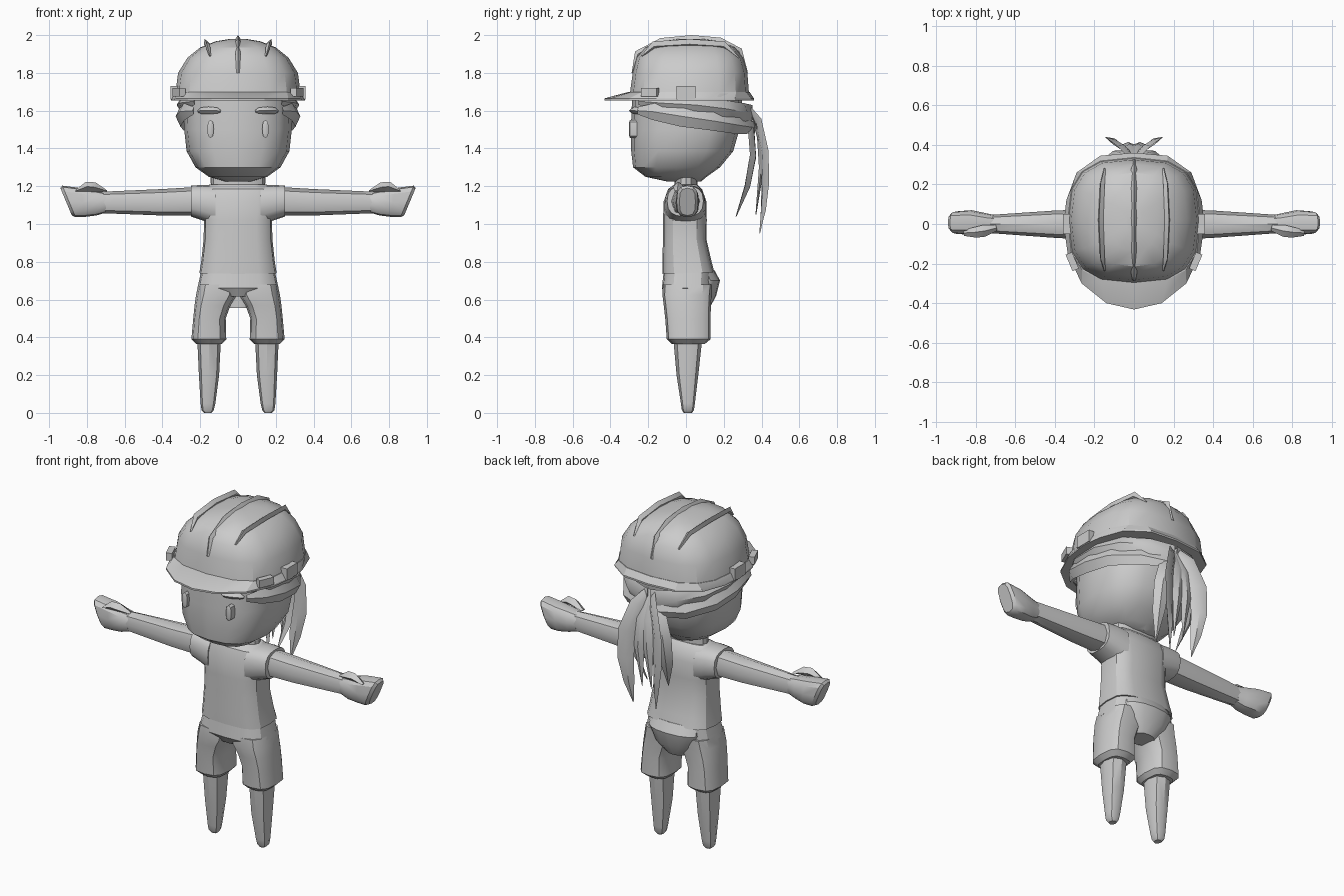
import bpy, bmesh, math
from mathutils import Vector

grey = bpy.data.materials.new("plain grey")
grey.diffuse_color = (0.6, 0.6, 0.6, 1)


def sec(axis, pos, a0, a1, b0, b1, p=2.6, tilt=0, n=16):
    """Rounded-box cross-section square to an axis; a, b are the other two axes."""
    pts = []
    for i in range(n):
        t = 2 * math.pi * i / n - math.pi / 2
        c, s = math.cos(t), math.sin(t)
        u = math.copysign(abs(c) ** (2 / p), c) if abs(c) > 1e-6 else 0
        v = math.copysign(abs(s) ** (2 / p), s) if abs(s) > 1e-6 else 0
        a = (a0 + a1) / 2 + u * (a1 - a0) / 2
        b = (b0 + b1) / 2 + v * (b1 - b0) / 2
        q = pos + tilt * v * (b1 - b0) / 2
        pts.append({'x': (q, a, b), 'y': (a, q, b), 'z': (a, b, q)}[axis])
    return pts


def finish(ob, mirror, angle):
    ob.data.materials.append(grey)
    bpy.ops.object.select_all(action='DESELECT')
    ob.select_set(True)
    bpy.context.view_layer.objects.active = ob
    bpy.ops.object.shade_smooth_by_angle(angle=math.radians(angle))
    if mirror:
        ob.modifiers.new("Mirror", 'MIRROR')


def loft(name, rings, mirror=False, angle=32):
    """Skin a row of rings and cap both ends."""
    bm = bmesh.new()
    vs = [[bm.verts.new(p) for p in r] for r in rings]
    n = len(vs[0])
    for r, q in zip(vs, vs[1:]):
        for i in range(n):
            j = (i + 1) % n
            bm.faces.new((r[i], r[j], q[j], q[i]))
    bm.faces.new(vs[0])
    bm.faces.new(vs[-1])
    bmesh.ops.remove_doubles(bm, verts=bm.verts, dist=0.0005)
    bmesh.ops.recalc_face_normals(bm, faces=bm.faces)
    me = bpy.data.meshes.new(name)
    bm.to_mesh(me)
    bm.free()
    ob = bpy.data.objects.new(name, me)
    bpy.context.collection.objects.link(ob)
    finish(ob, mirror, angle)


def strand(name, pts, widths, thick, side, mirror=True):
    """Blade with a diamond section swept along points."""
    P = [Vector(p) for p in pts]
    rings = []
    for i, p in enumerate(P):
        t = (P[min(i + 1, len(P) - 1)] - P[max(i - 1, 0)]).normalized()
        s = Vector(side)
        s = (s - t * s.dot(t)).normalized()
        n = t.cross(s)
        k = thick if 0 < i < len(P) - 1 else thick * 0.15
        w = max(widths[i], 0.002)
        rings.append([p + s * w, p + n * k, p - s * w, p - n * k])
    loft(name, rings, mirror, 40)


def box(name, loc, size, rot=0):
    bpy.ops.mesh.primitive_cube_add(size=1, location=loc, rotation=(0, 0, rot))
    ob = bpy.context.object
    ob.name = name
    ob.scale = size
    finish(ob, False, 30)


def stack(rows, p=2.6):
    """Horizontal sections centred on x: z, half width, y front, y back, tilt."""
    return [sec('z', r[0], -r[1], r[1], r[2], r[3], p, r[4] if len(r) > 4 else 0) for r in rows]


# Head, neck and face
loft("head", stack([(1.225, .07, -.10, .08), (1.25, .155, -.215, .11), (1.30, .225, -.28, .18),
                    (1.385, .272, -.29, .25), (1.5, .285, -.292, .283), (1.68, .288, -.285, .30)]))
loft("neck", stack([(1.17, .14, -.06, .06), (1.25, .14, -.06, .06)], 2.3))
loft("eye", [sec('y', -.26, .128, .163, 1.455, 1.55, 2.6, 0, 8),
             sec('y', -.297, .128, .163, 1.455, 1.55, 2.6, 0, 8),
             sec('y', -.302, .137, .154, 1.47, 1.535, 2.6, 0, 8)], True)
strand("eyebrow", [(.092, -.285, 1.597), (.11, -.285, 1.6), (.155, -.275, 1.602), (.195, -.253, 1.6), (.212, -.245, 1.595)],
       [.006, .016, .019, .017, .006], .018, (0, 0, 1))

# Helmet shell, brim, ribs and clips
loft("helmet_shell", stack([(1.67, .335, -.30, .335), (1.80, .317, -.282, .325), (1.88, .268, -.262, .302),
                            (1.935, .20, -.215, .26), (1.967, .12, -.13, .18), (1.98, .04, -.04, .09)], 2.8), angle=28)
half = [(0, -.432), (.14, -.40), (.265, -.30), (.335, -.15), (.356, 0), (.342, .12),
        (.29, .26), (.17, .345), (0, .36)]
outline = half + [(-x, y) for x, y in half[-2:0:-1]]
loft("helmet_brim", [[(x, y, 1.655) for x, y in outline], [(x, y, 1.665) for x, y in outline],
                     sec('z', 1.70, -.335, .335, -.302, .336, 2.8)], angle=25)
strand("helmet_centre_rib", [(0, -.285, 1.80), (0, -.255, 1.90), (0, -.13, 1.965), (0, .03, 1.98),
                             (0, .18, 1.967), (0, .28, 1.915), (0, .325, 1.80)],
       [.008] + [.014] * 5 + [.008], .02, (1, 0, 0), False)
strand("helmet_side_rib", [(.148, -.235, 1.89), (.16, -.17, 1.945), (.168, .02, 1.957), (.16, .20, 1.945), (.148, .28, 1.88)],
       [.005, .013, .014, .013, .005], .024, (1, 0, -.4))
for s in (-1, 1):
    box("helmet_side_clip", (s * .335, 0, 1.695), (.045, .10, .07))
    box("helmet_front_clip", (s * .312, -.19, 1.697), (.035, .09, .045), -s * .4)

# Hair swept back under the helmet
strand("lower_hair_sweep", [(.235, -.255, 1.60), (.285, -.17, 1.595), (.305, -.02, 1.57), (.285, .14, 1.545),
                            (.19, .28, 1.52), (.02, .365, 1.51)],
       [.02, .045, .055, .05, .045, .03], .025, (0, 0, 1))
strand("upper_hair_sweep", [(.23, -.25, 1.65), (.29, -.12, 1.64), (.30, .05, 1.63), (.255, .2, 1.61),
                            (.15, .305, 1.59), (.01, .35, 1.58)],
       [.02, .035, .04, .045, .05, .05], .025, (0, 0, 1))

# Ponytail of hanging blades
strand("ponytail_outer_lock", [(.01, .33, 1.62), (.055, .385, 1.54), (.10, .415, 1.38), (.105, .42, 1.22),
                               (.09, .41, 1.08), (.075, .39, .95)],
       [.02, .04, .05, .045, .03, 0], .014, (1, .5, 0))
strand("ponytail_inner_lock", [(.02, .30, 1.58), (.06, .345, 1.5), (.10, .355, 1.36), (.10, .325, 1.2), (.07, .265, 1.04)],
       [.02, .04, .045, .035, 0], .016, (1, -.4, 0))
strand("ponytail_middle_lock", [(.01, .34, 1.6), (.02, .39, 1.46), (.03, .40, 1.3), (.03, .37, 1.05)],
       [.02, .04, .035, 0], .014, (1, 0, 0))

# Shirt and sleeves
loft("shirt", stack([(.74, .205, -.125, .15, .025), (.80, .195, -.125, .135, .02), (.92, .182, -.122, .108),
                     (1.02, .18, -.122, .11), (1.12, .195, -.118, .108), (1.185, .19, -.095, .085),
                     (1.21, .15, -.06, .06)], 3.2))
loft("sleeve", [sec('x', .12, -.115, .105, .99, 1.205), sec('x', .19, -.108, .10, 1.02, 1.207),
                sec('x', .25, -.10, .092, 1.04, 1.203)], True)

# Arms, hands and thumbs
loft("arm", [sec('x', .2, -.08, .075, 1.045, 1.197, 2.3, 0, 8), sec('x', .4, -.07, .068, 1.045, 1.185, 2.3, 0, 8),
             sec('x', .74, -.045, .045, 1.058, 1.17, 2.3, 0, 8)], True, 40)
loft("hand", [sec('x', .70, -.045, .045, 1.06, 1.165, 2.6, 0, 12), sec('x', .75, -.055, .055, 1.045, 1.175, 2.6, 0, 12),
              sec('x', .82, -.055, .07, 1.038, 1.19, 2.8, .15, 12), sec('x', .895, -.05, .064, 1.036, 1.203, 3, .42, 12),
              sec('x', .91, -.035, .05, 1.045, 1.19, 3, .42, 12)], True)
strand("thumb", [(.695, -.02, 1.175), (.76, -.035, 1.195), (.80, -.042, 1.198), (.86, -.045, 1.175)],
       [.015, .03, .027, .015], .026, (0, 1, 0))

# Shorts: waist, seat and legs
loft("shorts_waist", stack([(.615, .13, -.10, .12), (.66, .215, -.128, .14), (.75, .195, -.118, .14, .02)], 3.2))
loft("shorts_seat", stack([(.555, .07, 0, .125), (.62, .135, 0, .16), (.70, .165, 0, .18, .02),
                           (.755, .16, 0, .15, .015)], 2.3))
loft("shorts_leg", [sec('z', z, a, b, c, d, 3, 0, 12) for z, a, b, c, d in
                    [(.365, .085, .22, -.075, .10), (.39, .062, .247, -.102, .13), (.50, .065, .237, -.11, .13),
                     (.57, .04, .23, -.118, .132), (.625, .005, .222, -.125, .135), (.68, .005, .21, -.122, .14)]], True)

# Bare tapering legs
loft("leg", [sec('z', z, a, b, c, d, 2.4, 0, 8) for z, a, b, c, d in
             [(0, .14, .178, -.012, .032), (.015, .128, .193, -.022, .042), (.05, .12, .198, -.027, .047),
              (.2, .10, .207, -.05, .065), (.4, .09, .216, -.068, .087)]], True, 40)
